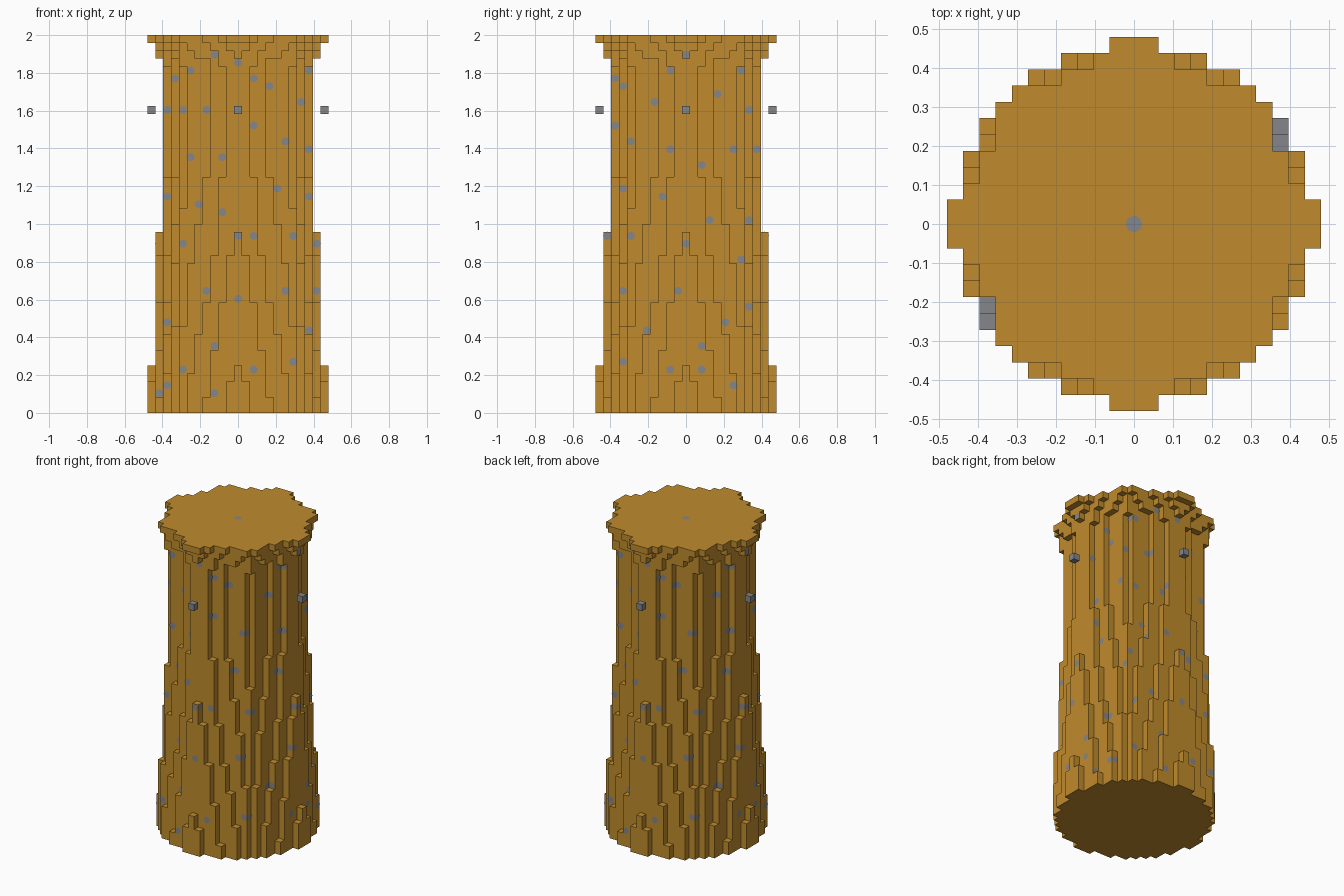
import bpy, bmesh, math
from mathutils import Matrix, Vector

old = bpy.data.objects.get("Cube")
if old:
    bpy.data.objects.remove(old, do_unlink=True)

LAYERS = 48
UNIT = 2 / LAYERS          # edge of one block
REACH = 12                 # blocks searched from the axis


def material(name, colour):
    mat = bpy.data.materials.new(name)
    mat.use_nodes = True
    mat.diffuse_color = (*colour, 1)
    mat.node_tree.nodes["Principled BSDF"].inputs["Base Color"].default_value = (*colour, 1)
    return mat


OCHRE = material("ochre stone", (0.53, 0.26, 0.026))
GREY = material("grey stone", (0.23, 0.24, 0.26))

# Radius of the column in blocks at key layers
PROFILE = [(0, 11.05), (3, 10.91), (4, 10.82), (5, 10.77), (19, 9.82), (22, 9.62),
           (23, 9.57), (30, 9.3), (36, 9.1), (42, 9.2), (44, 9.4), (45, 9.6),
           (46, 10.1), (47, 10.65)]


def radius(layer):
    for (a, ra), (b, rb) in zip(PROFILE, PROFILE[1:]):
        if a <= layer <= b:
            return ra + (rb - ra) * (layer - a) / (b - a)


def solid(i, j, k):
    """Eight shallow flutes that deepen towards the top."""
    if not 0 <= k < LAYERS:
        return False
    depth = 0.2 + 0.4 * k / (LAYERS - 1)
    flute = depth * math.cos(8 * math.atan2(j, i))
    return math.hypot(i, j) <= radius(k) + flute


def finish(bm, name, materials):
    mesh = bpy.data.meshes.new(name)
    bm.to_mesh(mesh)
    bm.free()
    for mat in materials:
        mesh.materials.append(mat)
    obj = bpy.data.objects.new(name, mesh)
    bpy.context.collection.objects.link(obj)
    return obj


def block_face(bm, centre, normal):
    """One square side of a block."""
    n = Vector(normal)
    u = Vector((n.y, n.z, n.x))
    v = n.cross(u)
    mid = Vector(centre) + n / 2
    corners = [mid + (u * a + v * b) / 2 for a, b in ((-1, -1), (1, -1), (1, 1), (-1, 1))]
    return bm.faces.new([bm.verts.new(c * UNIT) for c in corners])


SIDES = [(1, 0, 0), (-1, 0, 0), (0, 1, 0), (0, -1, 0), (0, 0, 1), (0, 0, -1)]

# Fluted column made of blocks, only the exposed sides kept
filled = {(i, j, k)
          for i in range(-REACH, REACH + 1)
          for j in range(-REACH, REACH + 1)
          for k in range(LAYERS) if solid(i, j, k)}
bm = bmesh.new()
for i, j, k in filled:
    for n in SIDES:
        if (i + n[0], j + n[1], k + n[2]) not in filled:
            face = block_face(bm, (i, j, k + 0.5), n)
            # Grey caps on two opposite ledges of the base
            ledge = abs(i) == 9 and abs(j) in (5, 6) and i * j > 0
            face.material_index = int(ledge and n[2] > 0)
bmesh.ops.remove_doubles(bm, verts=bm.verts, dist=UNIT / 100)
bmesh.ops.dissolve_limit(bm, angle_limit=0.01, verts=bm.verts, edges=bm.edges,
                         delimit={'MATERIAL'})
finish(bm, "fluted_column", [OCHRE, GREY])

# Four grey blocks standing off the shaft
for x, y, side in ((0, -1, "front"), (0, 1, "back"), (1, 0, "left"), (-1, 0, "right")):
    bm = bmesh.new()
    bmesh.ops.create_cube(bm, size=UNIT, matrix=Matrix.Translation(
        (x * 11 * UNIT, y * 11 * UNIT, 38.5 * UNIT)))
    finish(bm, side + "_block", [GREY])

# Speckles: (column, layer) on the front and back, then on the two flanks
FRONT = [(-3, 45), (0, 44), (-6, 43), (-8, 42), (2, 42), (4, 41), (9, 43), (8, 39),
         (-9, 38), (-7, 38), (-4, 38), (2, 36), (6, 34), (9, 33), (-6, 32), (-2, 32),
         (5, 28), (-9, 27), (9, 27), (-5, 26), (-2, 25), (-7, 21), (2, 22), (7, 22),
         (0, 22), (10, 21), (-4, 15), (6, 15), (10, 15), (0, 14), (-9, 11), (9, 10),
         (-3, 8), (7, 6), (-7, 5), (2, 5), (-9, 3), (-10, 2), (-3, 2)]
FLANK = [(0, 45), (-2, 43), (7, 43), (-9, 42), (-8, 41), (4, 40), (-4, 39), (8, 38),
         (-9, 36), (-7, 34), (-2, 33), (6, 33), (9, 33), (2, 31), (-8, 28), (-3, 27),
         (3, 24), (8, 24), (-10, 22), (-7, 22), (0, 21), (7, 19), (-8, 15), (-1, 15),
         (8, 13), (5, 11), (-5, 10), (2, 8), (-8, 6), (-2, 5), (2, 5), (6, 3)]


def speckle(bm, matrix):
    bmesh.ops.create_circle(bm, cap_ends=True, segments=8, radius=UNIT * 0.52, matrix=matrix)


bm = bmesh.new()
upright = Matrix.Rotation(math.pi / 2, 4, 'X')
for turn in range(4):
    spin = Matrix.Rotation(turn * math.pi / 2, 4, 'Z')
    for i, k in (FLANK if turn % 2 else FRONT):
        depths = [j for j in range(REACH) if solid(i, j, k)]
        if depths:
            spot = Vector((i * UNIT, -(depths[-1] + 0.5) * UNIT - 0.002, (k + 0.5) * UNIT))
            speckle(bm, spin @ Matrix.Translation(spot) @ upright)
speckle(bm, Matrix.Translation((0, 0, 2.0005)))
finish(bm, "grey_speckles", [GREY])
